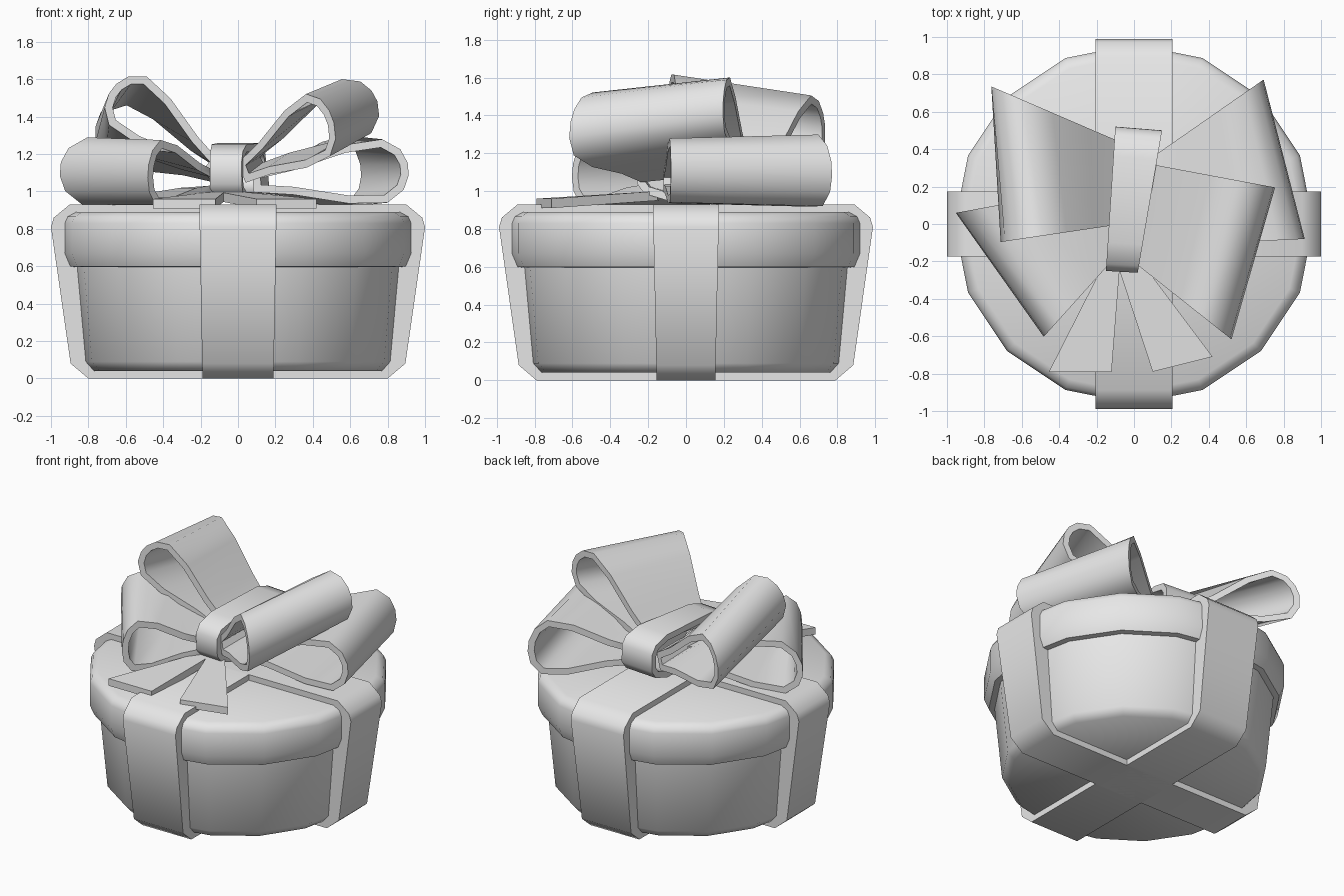
import bpy
import bmesh
from math import radians
from mathutils import Vector

cube = bpy.data.objects.get("Cube")
if cube:
    bpy.data.objects.remove(cube, do_unlink=True)

# One plain grey for the whole model
GREY = (0.8, 0.8, 0.8, 1.0)
grey = bpy.data.materials.new("plain grey")
grey.use_nodes = True
grey.diffuse_color = GREY
grey.node_tree.nodes["Principled BSDF"].inputs["Base Color"].default_value = GREY


def finish(name, bm, angle):
    """Turn a bmesh into a shaded object."""
    bmesh.ops.recalc_face_normals(bm, faces=bm.faces)
    mesh = bpy.data.meshes.new(name)
    bm.to_mesh(mesh)
    bm.free()
    mesh.materials.append(grey)
    obj = bpy.data.objects.new(name, mesh)
    bpy.context.collection.objects.link(obj)
    bpy.ops.object.select_all(action="DESELECT")
    obj.select_set(True)
    bpy.context.view_layer.objects.active = obj
    bpy.ops.object.shade_smooth_by_angle(angle=radians(angle))
    return obj


def bridge(bm, a, b):
    """Quads between two closed rings of vertices."""
    n = len(a)
    for i in range(n):
        j = (i + 1) % n
        bm.faces.new((a[i], a[j], b[j], b[i]))


def turned(name, profile, sides=16):
    """Solid with stacked polygon rings given as (radius, height)."""
    bm = bmesh.new()
    rings = []
    for r, z in profile:
        ring = bmesh.ops.create_circle(bm, segments=sides, radius=r)["verts"]
        for v in ring:
            v.co.z = z
        rings.append(ring)
    for a, b in zip(rings, rings[1:]):
        bridge(bm, a, b)
    bm.faces.new(rings[0])
    bm.faces.new(rings[-1])
    return finish(name, bm, 50)


def band(name, reach, low_half, top_half, along_x):
    """Ribbon wrapped around the box, a little narrower at the bottom."""
    half = [(0.8, 0.0), (0.895, 0.08), (1.0, 0.81), (0.985, 0.86), (0.9, 0.93)]
    outline = half + [(-u, z) for u, z in reversed(half)]
    bm = bmesh.new()
    rings = []
    for side in (-1, 1):
        ring = []
        for u, z in outline:
            w = side * (low_half + (top_half - low_half) * z / 0.93)
            u *= reach
            ring.append(bm.verts.new((u, w, z) if along_x else (w, u, z)))
        bm.faces.new(ring)
        rings.append(ring)
    bridge(bm, *rings)
    return finish(name, bm, 55)


def inset(points, t):
    """Move a clockwise outline inwards by t."""
    result = []
    for i, p in enumerate(points):
        a = (p - points[i - 1]).normalized()
        b = (points[(i + 1) % len(points)] - p).normalized()
        na, nb = Vector((a.y, -a.x)), Vector((b.y, -b.x))
        result.append(p + (na + nb) * t / (1 + na.dot(nb)))
    return result


def ribbon_loop(name, upper, edges, thickness=0.042):
    """Closed ribbon ring; each edge is (inner point, outer point, height)."""
    shape = upper + [(s, -t) for s, t in reversed(upper)]
    bm = bmesh.new()
    rings = []
    for start, end, height in edges:
        start, axis = Vector(start), Vector(end) - Vector(start)
        d = axis.normalized()
        up = d.cross(Vector((0, 0, 1))).normalized().cross(d)
        outer = [Vector((s * axis.length, t * height)) for s, t in shape]
        for pts in (outer, inset(outer, thickness)):
            rings.append([bm.verts.new(start + d * p.x + up * p.y) for p in pts])
    out_a, in_a, out_b, in_b = rings
    bridge(bm, out_a, out_b)
    bridge(bm, in_a, in_b)
    bridge(bm, out_a, in_a)
    bridge(bm, out_b, in_b)
    return finish(name, bm, 55)


def tail(name, corners):
    """Flat ribbon end lying on the lid."""
    bm = bmesh.new()
    rings = [[bm.verts.new((x, y, z + dz)) for x, y, z in corners] for dz in (0, 0.05)]
    for ring in rings:
        bm.faces.new(ring)
    bridge(bm, *rings)
    return finish(name, bm, 30)


# Box and lid
turned("box_body", [(0.80, 0.04), (0.845, 0.09), (0.895, 0.62)])
turned("box_lid", [(0.895, 0.595), (0.93, 0.60), (0.96, 0.67),
                   (0.96, 0.83), (0.945, 0.865), (0.90, 0.89)])

# Crossed ribbon bands
band("side_band", 1.0, 0.155, 0.175, True)
band("front_band", 0.988, 0.19, 0.207, False)

# Four bow loops, each from its front edge to its back edge
TEARDROP = [(0, 0.16), (0.25, 0.25), (0.6, 0.46), (0.85, 0.5), (0.96, 0.32), (1, 0.1)]
ribbon_loop("high_right_loop", TEARDROP, [
    ((-0.13, -0.01, 1.12), (-0.67, -0.09, 1.55), 0.33),
    ((-0.10, 0.45, 1.10), (-0.75, 0.73, 1.38), 0.36)])
ribbon_loop("high_left_loop", TEARDROP, [
    ((0.02, -0.22, 1.10), (0.50, -0.60, 1.40), 0.37),
    ((0.09, 0.32, 1.15), (0.73, 0.20, 1.51), 0.33)])
ribbon_loop("low_left_loop", TEARDROP, [
    ((0.08, -0.12, 1.05), (0.91, -0.08, 1.12), 0.34),
    ((0.13, 0.38, 1.05), (0.69, 0.77, 1.12), 0.38)])
ribbon_loop("low_right_loop", TEARDROP, [
    ((-0.12, -0.20, 1.05), (-0.48, -0.60, 1.11), 0.35),
    ((-0.08, 0.22, 1.05), (-0.95, 0.06, 1.12), 0.36)])

# Knot strap round the middle of the bow
STRAP = [(0, 0.2), (0.05, 0.38), (0.2, 0.5), (0.8, 0.5), (0.95, 0.38), (1, 0.2)]
ribbon_loop("bow_knot", STRAP, [
    ((-0.15, -0.25, 1.10), (-0.10, 0.52, 1.11), 0.30),
    ((0.02, -0.26, 1.10), (0.15, 0.50, 1.11), 0.30)])

# Two ribbon tails
tail("right_tail", [(-0.455, -0.79, 0.91), (-0.12, -0.79, 0.91),
                    (-0.07, -0.15, 0.95), (-0.13, -0.15, 0.95)])
tail("left_tail", [(0.10, -0.79, 0.91), (0.42, -0.71, 0.91),
                   (0.0, -0.15, 0.95), (-0.11, -0.15, 0.95)])
